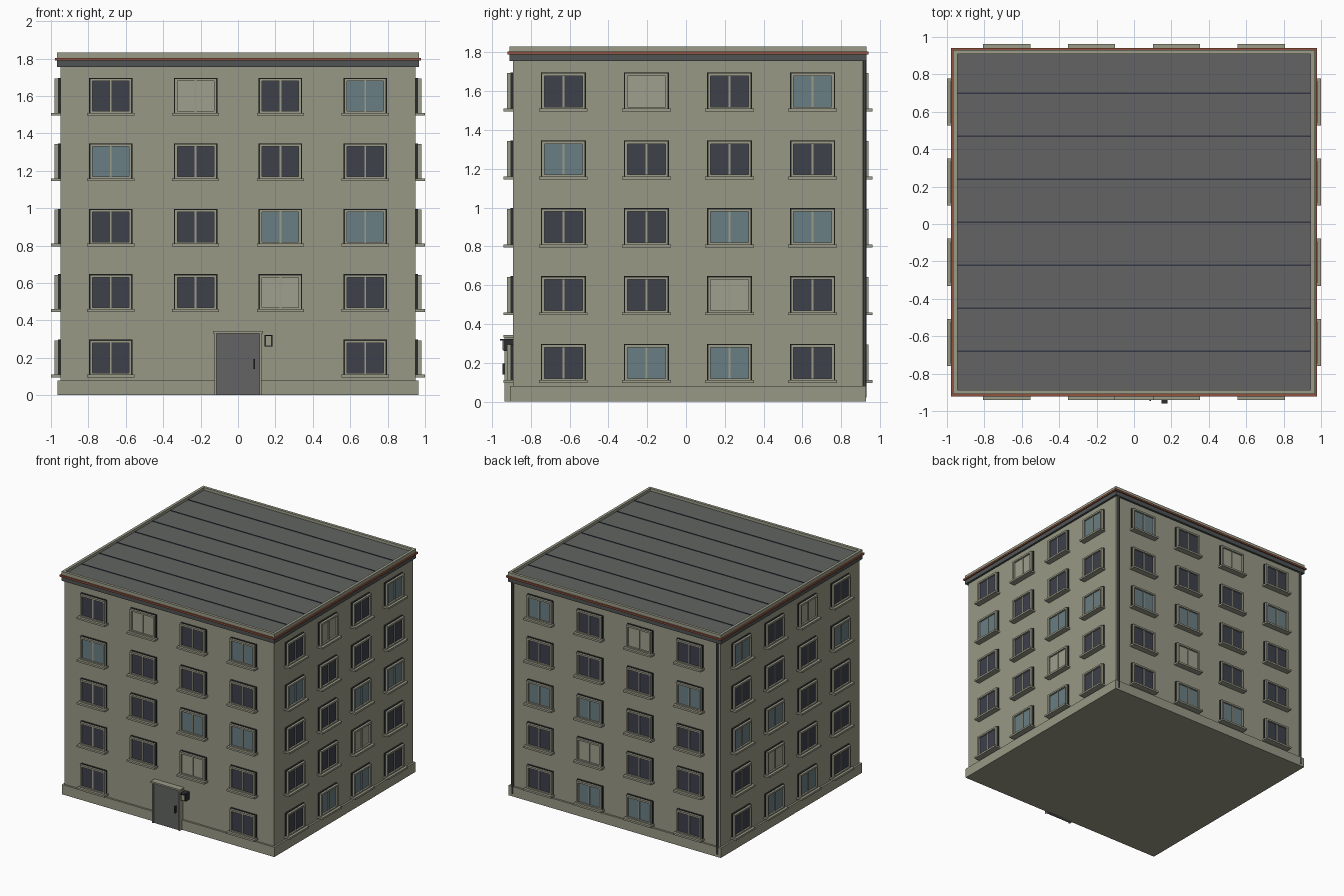
import bpy, bmesh, math
from mathutils import Matrix, Vector

if "Cube" in bpy.data.objects:
    bpy.data.objects.remove(bpy.data.objects["Cube"])

def lin(c):
    c /= 255
    return c / 12.92 if c <= 0.04045 else ((c + 0.055) / 1.055) ** 2.4

def mat(name, r, g, b):
    m = bpy.data.materials.new(name)
    m.diffuse_color = (lin(r), lin(g), lin(b), 1)
    m.use_nodes = True
    m.node_tree.nodes["Principled BSDF"].inputs["Base Color"].default_value = m.diffuse_color
    return m

WALL = mat("wall_plaster", 152, 152, 134)
TRIM = mat("trim_plaster", 156, 156, 138)
ROOF = mat("roof_grey", 98, 100, 98)
BAND = mat("cornice_grey", 80, 84, 84)
RUST = mat("terracotta", 146, 84, 62)
DARK = mat("dark_metal", 42, 44, 46)
GLASS = mat("dark_glass", 62, 65, 75)
BLUE = mat("blue_glass", 106, 126, 132)
BLIND = mat("pale_blind", 160, 160, 143)
SEAM = mat("seam_navy", 52, 54, 68)

HX, HY, CY = 0.95, 0.902, 0.01     # wall half sizes and y centre
parts = {}

def part(name, material):
    if name not in parts:
        parts[name] = (bmesh.new(), material)
    return parts[name][0]

def box(name, material, lo, hi, M=Matrix()):
    bm = part(name, material)
    lo, hi = Vector(lo), Vector(hi)
    T = M @ Matrix.Translation((lo + hi) / 2) @ Matrix.Diagonal((*(hi - lo), 1))
    bmesh.ops.create_cube(bm, size=1, matrix=T)

def slab(name, material, hx, hy, z0, z1):
    box(name, material, (-hx, CY - hy, z0), (hx, CY + hy, z1))

def ring(name, material, hx, hy, t, z0, z1):
    for s in (-1, 1):
        a, b = sorted((s * hx, s * (hx - t)))
        box(name, material, (a, CY - hy, z0), (b, CY + hy, z1))
        a, b = sorted((s * hy, s * (hy - t)))
        box(name, material, (-hx + t, CY + a, z0), (hx - t, CY + b, z1))

# main body, plinth and roof edge
slab("walls", WALL, HX, HY, 0.04, 1.78)
slab("plinth", WALL, 0.965, HY + 0.015, 0, 0.08)
slab("cornice_band", BAND, 0.967, HY + 0.018, 1.755, 1.79)
slab("terracotta_stripe", RUST, 0.978, HY + 0.029, 1.79, 1.804)
ring("parapet", TRIM, 0.967, HY + 0.018, 0.022, 1.80, 1.832)
slab("roof_deck", ROOF, 0.947, HY - 0.002, 1.79, 1.81)
for i in range(7):
    y = CY + (i - 3) * 0.23
    box("roof_seams", SEAM, (-0.945, y - 0.004, 1.805), (0.945, y + 0.004, 1.814))

def facade(angle, dist):
    # local frame: x along the wall, -y outward, z up
    return Matrix.Translation((0, CY, 0)) @ Matrix.Rotation(angle, 4, 'Z') @ Matrix.Translation((0, -dist, 0))

def window(M, u, z, glass):
    def b(n, m, u0, u1, z0, z1, d0, d1):
        box(n, m, (u + u0, -d1, z + z0), (u + u1, -d0, z + z1), M)
    b("window_surrounds", DARK, -0.116, 0.116, 0.015, 0.202, -0.005, 0.012)
    for s in (-1, 1):                                    # frame sides
        a, c = sorted((s * 0.112, s * 0.098))
        b("window_frames", TRIM, a, c, 0.015, 0.198, 0, 0.03)
    b("window_frames", TRIM, -0.098, 0.098, 0.184, 0.198, 0, 0.03)
    b("window_frames", TRIM, -0.098, 0.098, 0.015, 0.025, 0, 0.03)
    b("window_mullions", TRIM, -0.005, 0.005, 0.025, 0.184, 0, 0.022)
    b("panes_" + glass.name, glass, -0.098, 0.098, 0.025, 0.184, 0.01, 0.016)
    b("window_sills", TRIM, -0.126, 0.126, 0, 0.015, -0.005, 0.05)

# windows: bottom row first, D dark, B blue, L blind
ROWS = ["DBBD", "DDLD", "DDBB", "BDDD", "DLDB"]
KIND = {"D": GLASS, "B": BLUE, "L": BLIND}
for side in range(4):                                    # front, right, back, left
    M = facade(side * math.pi / 2, (HY, HX)[side % 2])
    step = (0.4535, 0.4285)[side % 2]
    for r, row in enumerate(ROWS):
        if side > 1:
            row = row[::-1]
        for c, k in enumerate(row):
            if side == 0 and r == 0 and c in (1, 2):
                continue                                 # entrance takes this place
            window(M, (c - 1.5) * step, 0.095 + 0.35 * r, KIND[k])

# entrance
F = facade(0, HY)
box("door_leaf", ROOF, (-0.116, -0.035, 0), (0.116, 0, 0.33), F)
for s in (-1, 1):
    a, c = sorted((s * 0.116, s * 0.125))
    box("door_frame", TRIM, (a, -0.045, 0), (c, 0, 0.33), F)
box("door_lintel", TRIM, (-0.134, -0.05, 0.33), (0.134, 0, 0.343), F)
box("door_handle", DARK, (0.083, -0.055, 0.14), (0.091, -0.034, 0.195), F)
# intercom
box("intercom_box", DARK, (0.142, -0.05, 0.26), (0.184, 0, 0.323), F)
box("intercom_plate", TRIM, (0.149, -0.055, 0.267), (0.177, -0.049, 0.316), F)
box("intercom_hood", DARK, (0.146, -0.068, 0.316), (0.18, -0.045, 0.323), F)

# downpipes on the back corners
for s in (-1, 1):
    bmesh.ops.create_cone(part("downpipes", BAND), cap_ends=True, segments=10, radius1=0.01, radius2=0.01,
                          depth=1.74, matrix=Matrix.Translation((s * 0.93, CY + HY + 0.01, 0.89)))

for name, (bm, m) in parts.items():
    me = bpy.data.meshes.new(name)
    bm.to_mesh(me)
    bm.free()
    me.materials.append(m)
    bpy.context.collection.objects.link(bpy.data.objects.new(name, me))
